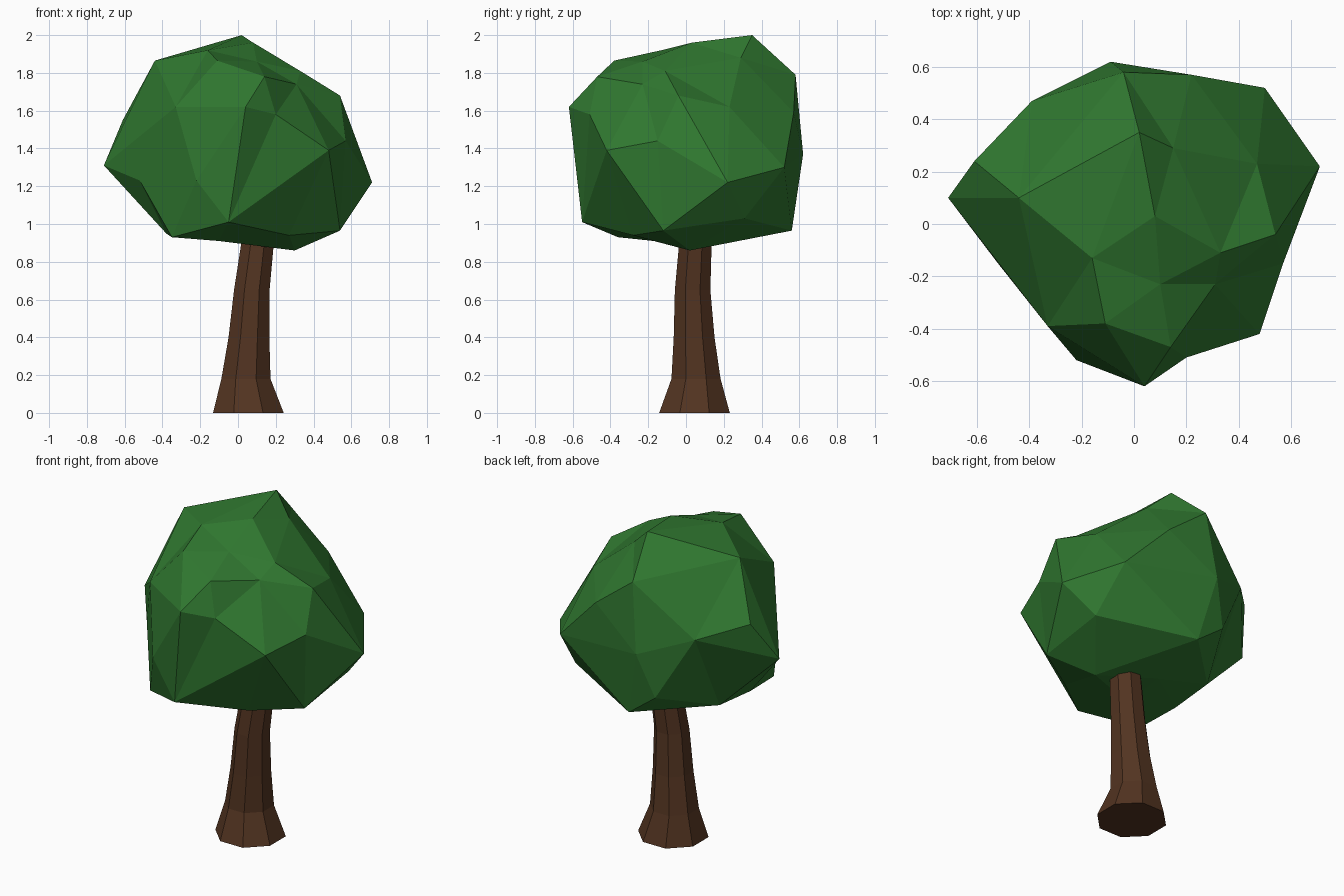
import bpy, bmesh, math
from mathutils import Vector

if "Cube" in bpy.data.objects:
    bpy.data.objects.remove(bpy.data.objects["Cube"])


def finish(name, bm, color):
    bmesh.ops.recalc_face_normals(bm, faces=bm.faces)
    mesh = bpy.data.meshes.new(name)
    bm.to_mesh(mesh)
    bm.free()
    obj = bpy.data.objects.new(name, mesh)
    bpy.context.collection.objects.link(obj)
    mat = bpy.data.materials.new(name + "_colour")
    mat.diffuse_color = (*color, 1)
    mat.use_nodes = True
    mat.node_tree.nodes["Principled BSDF"].inputs["Base Color"].default_value = mat.diffuse_color
    mesh.materials.append(mat)
    return obj


# Trunk: eight-sided rings along a gently leaning path (x, y, z, flat radius)
SIDES = 8
path = [(.055, .045, 0, .187), (.042, .053, .18, .13), (.058, .043, .40, .108),
        (.073, .035, .65, .094), (.10, .048, .87, .087), (.12, .05, 1.05, .08)]
bm = bmesh.new()
rings = []
for x, y, z, r in path:
    r /= math.cos(math.pi / SIDES)
    angles = [(i + .5) * math.tau / SIDES for i in range(SIDES)]
    rings.append([bm.verts.new((x + r * math.cos(a), y + r * math.sin(a), z))
                  for a in angles])
for low, high in zip(rings, rings[1:]):
    for i in range(SIDES):
        j = (i + 1) % SIDES
        bm.faces.new((low[i], low[j], high[j], high[i]))
bm.faces.new(rings[0][::-1])
bm.faces.new(rings[-1])
finish("trunk", bm, (.085, .034, .015))

# Foliage: irregular faceted ball, control points grouped by height
points = [
    # crown
    (.02, .35, 2.0), (.08, .03, 1.96), (-.16, -.13, 1.92), (.15, .29, 1.88),
    (-.44, .10, 1.865), (-.11, -.38, 1.865), (.10, -.23, 1.86), (.33, -.11, 1.81),
    (-.04, .58, 1.79), (.14, -.47, 1.78), (.31, -.23, 1.74),
    # upper sides
    (.54, -.04, 1.68), (.04, -.62, 1.62), (-.33, -.39, 1.62), (.47, .23, 1.62),
    (.22, .57, 1.59), (.20, -.51, 1.58), (-.61, .24, 1.55), (-.39, .47, 1.48),
    # widest band
    (.57, -.15, 1.44), (.48, -.42, 1.39), (-.09, .62, 1.37), (-.71, .10, 1.31),
    (.50, .52, 1.30), (-.22, -.52, 1.23), (-.52, -.15, 1.23), (.71, .22, 1.22),
    # underside
    (-.18, .56, 1.10), (.54, .31, 1.03), (-.05, -.55, 1.01), (-.37, .20, .97),
    (.54, -.12, .965), (0, .56, .965), (-.38, -.09, .95), (.27, -.28, .94),
    (-.35, -.36, .93), (-.10, -.17, .91), (-.05, .15, .91), (.30, .02, .86)]
centre = Vector((0, 0, 1.4))
bm = bmesh.new()
# Triangulate on a unit sphere, then move each corner out to its real place
shape = {}
for p in points:
    p = Vector(p)
    shape[bm.verts.new((p - centre).normalized())] = p
bmesh.ops.convex_hull(bm, input=list(bm.verts))
for v, p in shape.items():
    v.co = p
finish("foliage", bm, (.03, .19, .03))
